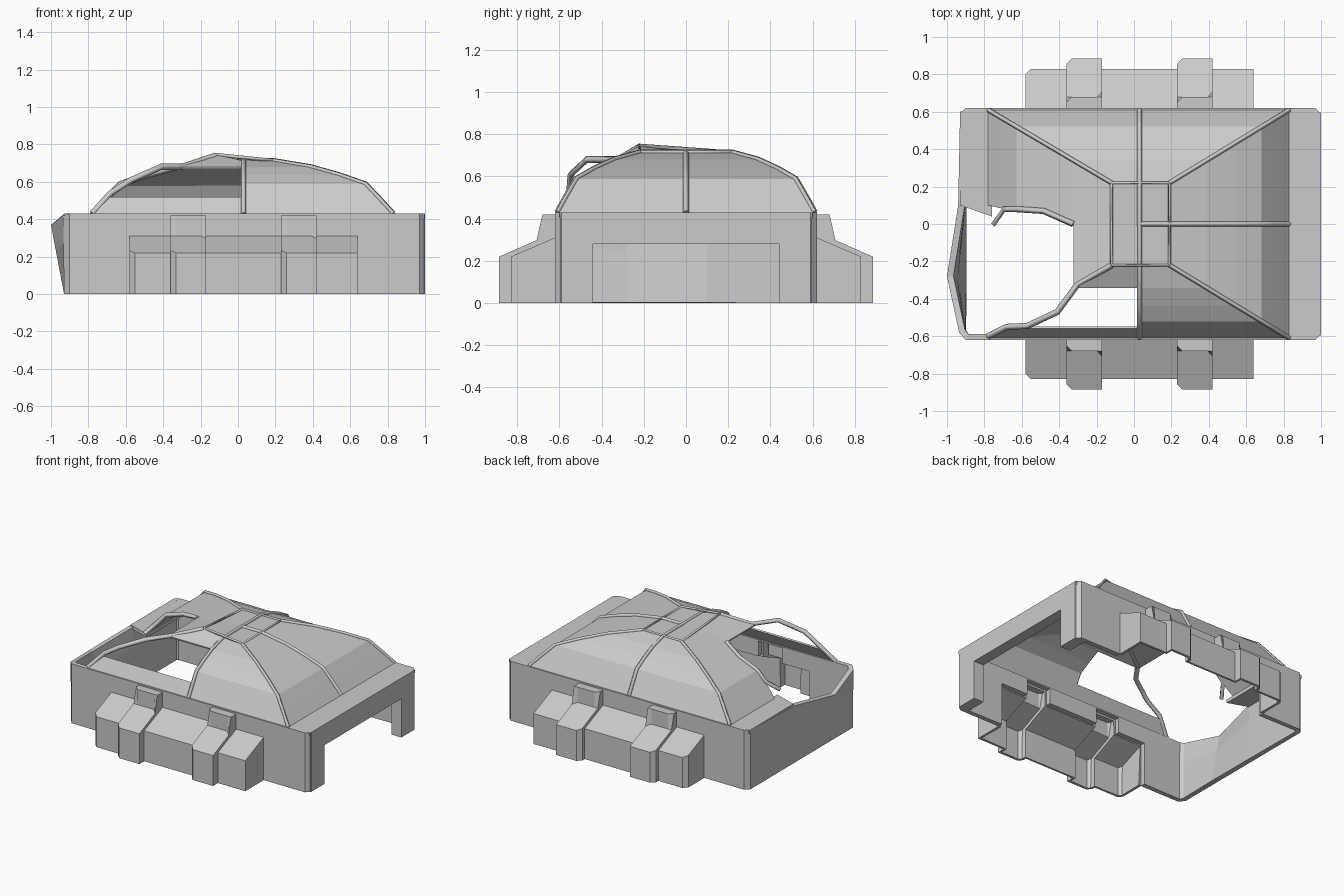
import bpy, bmesh
from mathutils import Vector

if "Cube" in bpy.data.objects:
    bpy.data.objects.remove(bpy.data.objects["Cube"])


def shell(name, faces, thick, bevel_test=None, inside=Vector((0.03, 0, 0.1))):
    """Join coordinate faces into one outward-facing sheet and thicken it inwards."""
    bm = bmesh.new()
    for f in faces:
        bm.faces.new([bm.verts.new(p) for p in f])
    bmesh.ops.remove_doubles(bm, verts=bm.verts[:], dist=0.0005)
    if bevel_test:
        edges = [e for e in bm.edges if bevel_test(*[v.co for v in e.verts])]
        bmesh.ops.bevel(bm, geom=edges, offset=0.028, segments=1, affect='EDGES')
    bmesh.ops.recalc_face_normals(bm, faces=bm.faces[:])
    bm.normal_update()
    if sum(f.normal.dot(f.calc_center_median() - inside) * f.calc_area() for f in bm.faces) < 0:
        bmesh.ops.reverse_faces(bm, faces=bm.faces[:])
    me = bpy.data.meshes.new(name)
    bm.to_mesh(me)
    bm.free()
    ob = bpy.data.objects.new(name, me)
    bpy.context.collection.objects.link(ob)
    mod = ob.modifiers.new("thickness", 'SOLIDIFY')
    mod.thickness, mod.offset = thick, -1
    return ob


def box(name, lo, hi):
    lo, hi = Vector(lo), Vector(hi)
    bpy.ops.mesh.primitive_cube_add(size=1, location=(lo + hi) / 2)
    ob = bpy.context.object
    ob.name, ob.scale = name, hi - lo


def rib(name, pts, r=0.012, closed=False):
    cu = bpy.data.curves.new(name, 'CURVE')
    cu.dimensions = '3D'
    cu.bevel_depth, cu.bevel_resolution, cu.use_fill_caps = r, 0, True
    sp = cu.splines.new('POLY')
    sp.points.add(len(pts) - 1)
    for p, q in zip(sp.points, pts):
        p.co = (*q, 1)
    sp.use_cyclic_u = closed
    bpy.context.collection.objects.link(bpy.data.objects.new(name, cu))


# Perimeter walls: (bottom x, y, top x, y, top z), left side bulged and torn
H = 0.43
zs = [0, 0.28, 0.31, 0.42, H]
piers = [(-0.36, -0.17), (0.23, 0.42)]
bays = [-0.9, -0.58, -0.36, -0.17, 0.23, 0.42, 0.64, 0.97]
cols = [(x, -0.62, x, -0.62, H) for x in bays]
cols += [(1, y, 1, y, H) for y in (-0.59, -0.44, 0.44, 0.59)]
cols += [(x, 0.62, x, 0.62, H) for x in reversed(bays)]
cols += [(-0.93, 0.59, -0.93, 0.59, H), (-0.93, 0.1, -0.94, 0.1, 0.42),
         (-0.93, -0.28, -1.0, -0.28, 0.37), (-0.93, -0.58, -0.935, -0.58, 0.42)]


def wall_point(c, z):
    t = z / H
    return (c[0] + (c[2] - c[0]) * t, c[1] + (c[3] - c[1]) * t, c[4] * t)


walls = []
for i, a in enumerate(cols):
    b = cols[(i + 1) % len(cols)]
    clear = 0
    if a[1] == b[1] and abs(a[1]) == 0.62:          # alcoves behind buttresses
        mid = (a[0] + b[0]) / 2
        if -0.58 < mid < 0.64:
            clear = 0.42 if any(p < mid < q for p, q in piers) else 0.31
    if a[0] == b[0] == 1 and a[1] * b[1] < 0 and abs(a[1]) == 0.44:
        clear = 0.28                                 # doorway
    for z0, z1 in zip(zs, zs[1:]):
        if z0 >= clear:
            walls.append([wall_point(a, z0), wall_point(b, z0), wall_point(b, z1), wall_point(a, z1)])
shell("perimeter_walls", walls, 0.035)

# Thick door surround
for s in (-1, 1):
    y = sorted((s * 0.44, s * 0.595))
    box("door_post", (0.92, y[0], 0), (0.998, y[1], 0.42))
box("door_lintel", (0.92, -0.44, 0.28), (0.998, 0.44, 0.42))

# Flat roof edge around the dome
box("deck_right", (0.81, -0.6, 0.405), (0.998, 0.6, 0.43))
shell("deck_left", [[(-0.93, 0.1, H), (-0.76, 0.04, H), (-0.76, 0.61, H), (-0.93, 0.6, H)]], 0.025)

# Stepped side buttresses, hollow and open to the interior
for s in (-1, 1):
    fs = []
    for x0, x1 in [(-0.58, -0.36), (-0.17, 0.23), (0.42, 0.64)]:
        prof = [(0.83, 0), (0.83, 0.22), (0.62, 0.31)]
        for p, q in zip(prof, prof[1:]):
            fs.append([(x0, s * p[0], p[1]), (x1, s * p[0], p[1]), (x1, s * q[0], q[1]), (x0, s * q[0], q[1])])
    for x in (-0.58, 0.64):
        fs.append([(x, s * d, z) for d, z in [(0.62, 0), (0.83, 0), (0.83, 0.22), (0.62, 0.31)]])
    for x0, x1 in piers:
        prof = [(0.885, 0), (0.885, 0.22), (0.68, 0.31), (0.68, 0.42), (0.62, 0.42)]
        for p, q in zip(prof, prof[1:]):
            fs.append([(x0, s * p[0], p[1]), (x1, s * p[0], p[1]), (x1, s * q[0], q[1]), (x0, s * q[0], q[1])])
        for x in (x0, x1):
            fs.append([(x, s * d, z) for d, z in [(0.83, 0)] + prof + [(0.62, 0.31), (0.83, 0.22)]])

    def chamfer(a, b):
        upright = abs(a.x - b.x) + abs(a.y - b.y) < 1e-4
        d = round(abs(a.y), 3)
        return upright and (d in (0.885, 0.68) or (d == 0.83 and round(a.x, 2) in (-0.58, 0.64)))
    shell("buttress_front" if s < 0 else "buttress_back", fs, 0.02, chamfer, Vector((0.03, s * 0.6, 0.1)))

# Faceted hipped dome with the front-left corner broken open
ts = [0, 0.31, 0.55, 0.77, 0.87, 1]
hs = [0.713, 0.68, 0.637, 0.588, 0.52, 0.43]
torn = [0, 0, 0.07, 0.08, 0.08, 0.1]


def hip(sx, sy, i):
    t = ts[i]
    x = 0.19 + 0.64 * t if sx > 0 else -0.12 - 0.66 * t
    return (x, sy * (0.22 + 0.39 * t), 0.745 if (sx, sy, i) == (-1, -1, 0) else hs[i])


def mid_y(sy, i):
    return (0.03, hip(1, sy, i)[1], hs[i])


def mid_x(sx, i):
    return (hip(sx, 1, i)[0], torn[i] if sx < 0 else 0, hs[i])


dome = []
n = len(ts) - 1
for sx in (-1, 1):
    for sy in (-1, 1):
        dome.append([(0.03, 0, hs[0]), mid_y(sy, 0), hip(sx, sy, 0), mid_x(sx, 0)])
        broken = sx < 0 and sy < 0
        for i in range(n):
            if not broken or i in (0, n - 1):
                dome.append([hip(sx, sy, i), mid_y(sy, i), mid_y(sy, i + 1), hip(sx, sy, i + 1)])
            if not broken or i == 0:
                dome.append([hip(sx, sy, i), mid_x(sx, i), mid_x(sx, i + 1), hip(sx, sy, i + 1)])
shell("dome", dome, 0.012)

# Ribs along hips, ridges and crown
R = range(n + 1)
for sx, sy in [(1, 1), (1, -1), (-1, 1)]:
    rib("hip_rib", [hip(sx, sy, i) for i in R])
for sy in (-1, 1):
    rib("cross_rib", [(0.03, 0, hs[0])] + [mid_y(sy, i) for i in R], 0.014)
rib("right_rib", [(0.03, 0, hs[0])] + [mid_x(1, i) for i in R], 0.014)
rib("crown_rib", [hip(1, 1, 0), hip(-1, 1, 0), hip(-1, -1, 0), hip(1, -1, 0)], 0.01, True)

# Bent free-standing rib at the broken corner, and the torn edge with its hanging end
rib("bent_rib", [(-0.12, -0.22, 0.74), (-0.3, -0.32, 0.68), (-0.41, -0.47, 0.68),
                 (-0.57, -0.545, 0.61), (-0.68, -0.55, 0.54), (-0.78, -0.6, 0.43)], 0.017)
rib("torn_edge_rib", [mid_x(-1, i) for i in range(1, 5)] + [(-0.75, 0.0, 0.45)], 0.017)
